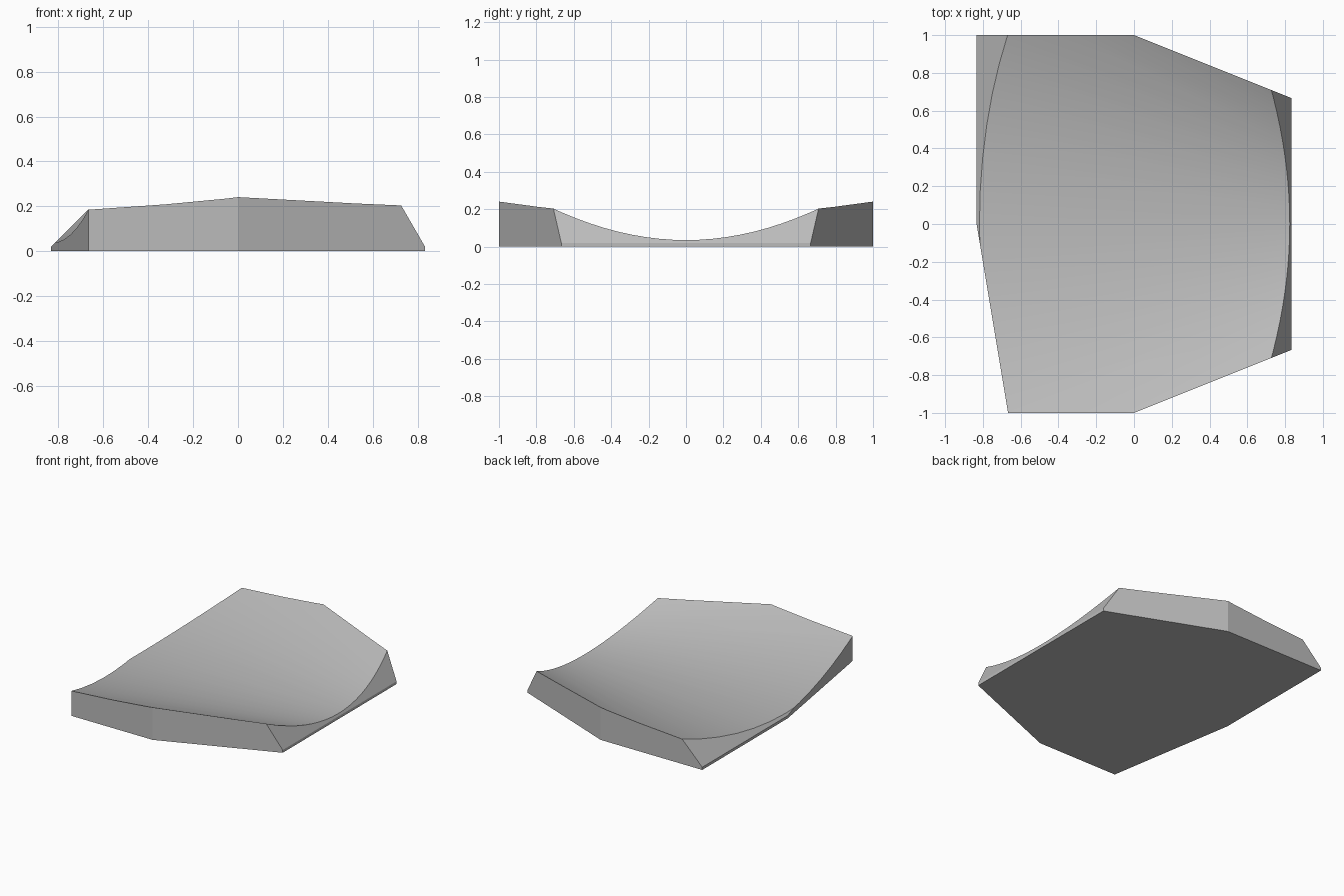
import bpy, bmesh, math
from mathutils import Vector

cube = bpy.data.objects.get("Cube")
if cube:
    bpy.data.objects.remove(cube)

X, Y = 5 / 6, 2 / 3     # half width, half length of the narrow end
LIP = 0.02              # thickness of the thin edge
FLOOR = 0.035           # lowest height of the hollow


def make_object(name, bm):
    bmesh.ops.recalc_face_normals(bm, faces=bm.faces)
    mesh = bpy.data.meshes.new(name)
    bm.to_mesh(mesh)
    bm.free()
    obj = bpy.data.objects.new(name, mesh)
    bpy.context.collection.objects.link(obj)
    return obj


def trim(bm, point, normal):
    """Slice off everything in front of a plane and close the cut."""
    cut = bmesh.ops.bisect_plane(
        bm, geom=bm.verts[:] + bm.edges[:] + bm.faces[:],
        plane_co=point, plane_no=normal, clear_outer=True)["geom_cut"]
    edges = [e for e in cut if isinstance(e, bmesh.types.BMEdge)]
    bmesh.ops.contextual_create(bm, geom=edges)


# Block: seven-sided footprint raised, with both ends bevelled
outline = [(-X, 1), (-X, 0), (-Y, -1), (0, -1), (X, -Y), (X, Y), (0, 1)]
bm = bmesh.new()
base = bm.faces.new([bm.verts.new((x, y, 0)) for x, y in outline])
raised = bmesh.ops.extrude_face_region(bm, geom=[base])["geom"]
for v in raised:
    if isinstance(v, bmesh.types.BMVert):
        v.co.z = 0.4
trim(bm, Vector((X, 0, LIP)), Vector((math.sin(math.radians(60)), 0, 0.5)))
trim(bm, Vector((-X, 0, LIP)), Vector((-1, 0, 1)).normalized())
body = make_object("dished_block", bm)

# Cutter: tapering round trough lying along x, with a level floor
SEGMENTS = 128
bm = bmesh.new()
rings = []
for x in (-1.1, 1.1):
    r = 2.54 - 1.32 * x
    angles = [2 * math.pi * i / SEGMENTS for i in range(SEGMENTS)]
    rings.append([bm.verts.new((x, r * math.sin(a), FLOOR + r - r * math.cos(a)))
                  for a in angles])
    bm.faces.new(rings[-1])
for i in range(SEGMENTS):
    j = (i + 1) % SEGMENTS
    bm.faces.new((rings[0][i], rings[0][j], rings[1][j], rings[1][i]))
cutter = make_object("trough_cutter", bm)
cutter.hide_render = True

# Hollow out the top
hollow = body.modifiers.new("hollow", 'BOOLEAN')
hollow.operation = 'DIFFERENCE'
hollow.solver = 'EXACT'
hollow.object = cutter
bpy.ops.object.select_all(action='DESELECT')
bpy.context.view_layer.objects.active = body
body.select_set(True)
bpy.ops.object.modifier_apply(modifier=hollow.name)
bpy.data.objects.remove(cutter)

# Plain grey finish
grey = bpy.data.materials.new("plain_grey")
grey.use_nodes = True
colour = (0.5, 0.5, 0.5, 1)
grey.diffuse_color = colour
grey.node_tree.nodes["Principled BSDF"].inputs["Base Color"].default_value = colour
body.data.materials.clear()
body.data.materials.append(grey)
bpy.ops.object.shade_smooth_by_angle(angle=math.radians(8))
